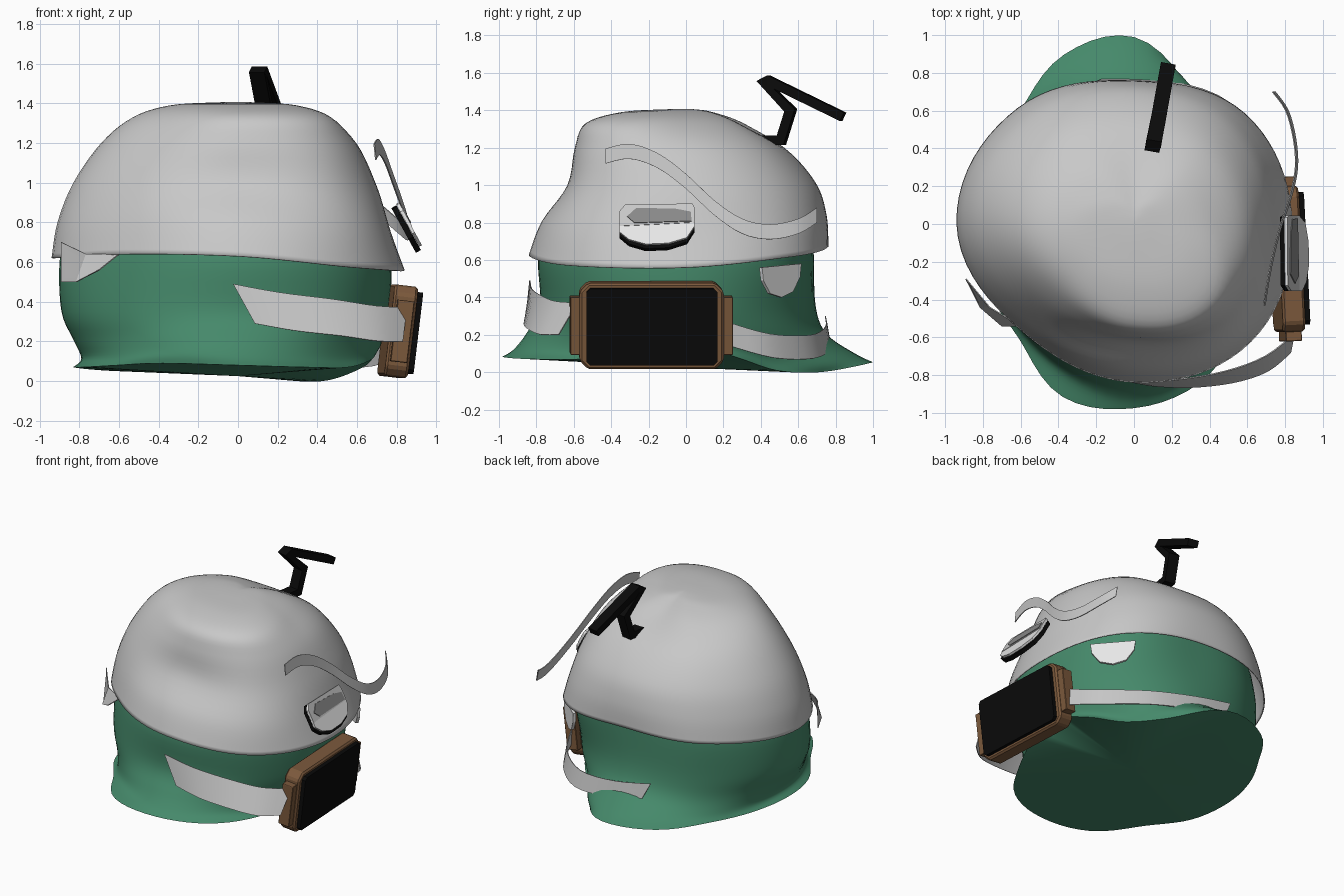
import bpy, bmesh
from math import pi, cos, sin
from mathutils import Vector

cube = bpy.data.objects.get("Cube")
if cube:
    bpy.data.objects.remove(cube, do_unlink=True)


def material(name, r, g, b):
    mat = bpy.data.materials.new(name)
    mat.use_nodes = True
    mat.diffuse_color = (r, g, b, 1)
    node = mat.node_tree.nodes["Principled BSDF"]
    node.inputs["Base Color"].default_value = (r, g, b, 1)
    node.inputs["Roughness"].default_value = 0.8
    return mat


GREEN = material("sea green", 0.06, 0.25, 0.145)
GREY = material("light grey", 0.58, 0.58, 0.58)
DARK_GREY = material("mid grey", 0.25, 0.25, 0.25)
WHITE = material("eye white", 0.8, 0.8, 0.8)
BROWN = material("wood brown", 0.2, 0.1, 0.045)
BLACK = material("black", 0.003, 0.003, 0.003)


def finish(name, bm, mat, smooth=False):
    bmesh.ops.recalc_face_normals(bm, faces=bm.faces)
    mesh = bpy.data.meshes.new(name)
    bm.to_mesh(mesh)
    bm.free()
    mesh.materials.append(mat)
    obj = bpy.data.objects.new(name, mesh)
    bpy.context.collection.objects.link(obj)
    if smooth:
        bpy.ops.object.select_all(action="DESELECT")
        obj.select_set(True)
        bpy.context.view_layer.objects.active = obj
        bpy.ops.object.shade_smooth_by_angle(angle=0.8)
    return obj


def spline(a, b, c, d, t):
    """Smooth curve from b to c."""
    return b + 0.5 * t * (c - a + t * (2 * a - 5 * b + 4 * c - d + t * (3 * (b - c) + d - a)))


def around(values, turn):
    """Read evenly spaced compass values (from E through N) as a smooth closed curve."""
    n = len(values)
    i = int(turn * n)
    return spline(*[values[(i + k) % n] for k in (-1, 0, 1, 2)], turn * n - i)


def loft(name, levels, edge, mat, apex=None, base=None, segments=80, steps=5):
    """Smooth skin through levels of (height, radii); edge lifts the lowest levels."""
    columns = []
    for s in range(segments):
        turn = s / segments
        keys = [(around(radii, turn), z) for z, radii in levels]
        for i, weight in enumerate((1, 0.8, 0.3)):
            keys[i] = (keys[i][0], keys[i][1] + weight * around(edge, turn))
        column = []
        for i in range(len(keys) - 1):
            four = [keys[max(0, min(len(keys) - 1, i + k))] for k in (-1, 0, 1, 2)]
            for j in range(steps):
                column.append([spline(*v, j / steps) for v in zip(*four)])
        column.append(keys[-1])
        columns.append([(r * cos(2 * pi * turn), r * sin(2 * pi * turn), z) for r, z in column])
    bm = bmesh.new()
    grid = [[bm.verts.new(p) for p in column] for column in columns]
    ends = [(-1, apex), (0, base)]
    tips = [(i, bm.verts.new((0, 0, z))) for i, z in ends if z is not None]
    for s in range(segments):
        a, b = grid[s - 1], grid[s]
        for k in range(len(a) - 1):
            bm.faces.new((a[k], b[k], b[k + 1], a[k + 1]))
        for i, tip in tips:
            bm.faces.new((a[i], b[i], tip))
    return finish(name, bm, mat, True)


def ribbon(name, points, side_start, side_end, thickness, mat, smooth=True, refine=4):
    """Flat band swept along a path; the side vectors are its half widths."""
    pts = [Vector(p) for p in points]
    if refine > 1:
        last = len(pts) - 1
        pts = [spline(*[pts[max(0, min(last, i + k))] for k in (-1, 0, 1, 2)], j / refine)
               for i in range(last) for j in range(refine)] + [pts[-1]]
    bm = bmesh.new()
    rings = []
    for i, p in enumerate(pts):
        before = (p - pts[i - 1]).normalized() if i else (pts[1] - p).normalized()
        after = (pts[i + 1] - p).normalized() if i < len(pts) - 1 else before
        side = Vector(side_start).lerp(Vector(side_end), i / (len(pts) - 1))
        tangent = (before + after).normalized()
        mitre = min(1.3, 1 / tangent.dot(before))
        normal = tangent.cross(side).normalized() * thickness / 2 * mitre
        rings.append([bm.verts.new(p + v) for v in
                      (side + normal, side - normal, -side - normal, normal - side)])
    for a, b in zip(rings, rings[1:]):
        for k in range(4):
            bm.faces.new((a[k - 1], a[k], b[k], b[k - 1]))
    bm.faces.new(rings[0])
    bm.faces.new(rings[-1])
    return finish(name, bm, mat, smooth)


def plate(name, outline, origin, u, v, back, front, mat, bevel=0):
    """Outline in the u, v plane, made solid from back to front along its normal."""
    o, u, v = Vector(origin), Vector(u), Vector(v)
    n = u.cross(v).normalized()
    bm = bmesh.new()
    rings = [[bm.verts.new(o + u * a + v * b + n * d) for a, b in outline] for d in (back, front)]
    for ring in rings:
        bm.faces.new(ring)
    for k in range(len(outline)):
        bm.faces.new((rings[0][k - 1], rings[0][k], rings[1][k], rings[1][k - 1]))
    obj = finish(name, bm, mat)
    if bevel:
        mod = obj.modifiers.new("Bevel", "BEVEL")
        mod.width = bevel
        mod.segments = 1


def octagon(w, h, c):
    """Rectangle with cut corners."""
    return [(w, c - h), (w, h - c), (w - c, h), (c - w, h),
            (-w, h - c), (-w, c - h), (c - w, -h), (w - c, -h)]


# Flared body with an uneven hem; radii run from E through N, W and S
loft("body", [
    (0.04, (.70, .70, .68, .78, .99, .97, .85, .82, .83, .85, .86, .99, .975, .91, .79, .73)),
    (0.09, (.72, .67, .90, .82, .79, .83, .92, .76)),
    (0.20, (.73, .70, .75, .79, .83, .82, .85, .76)),
    (0.35, (.76, .71, .69, .79, .89, .82, .78, .79)),
    (0.60, (.77, .75, .68, .80, .90, .79, .79, .82)),
    (0.78, (.72, .74, .68, .78, .86, .74, .74, .78)),
], (.12, .04, -.03, -.04, .01, .01, .01, .02, .03, .03, .04, .05, .04, .03, .03, .07),
     GREEN, base=0.025)

# Soft cap with a sagging brim
cap = loft("cap", [
    (0.62, (.84, .83, .76, .87, .94, .82, .84, .88)),
    (0.80, (.77, .79, .75, .84, .91, .77, .77, .83)),
    (1.00, (.70, .71, .69, .77, .83, .69, .63, .73)),
    (1.20, (.59, .56, .52, .62, .69, .59, .59, .66)),
    (1.33, (.42, .36, .27, .41, .53, .48, .53, .58)),
    (1.39, (.24, .18, .11, .20, .34, .33, .34, .38)),
    (1.405, (.08, .06, .04, .07, .12, .12, .12, .12)),
], (-.06, 0, .05, .03, 0, .02, .01, -.05), GREY, apex=1.408)
rim = cap.modifiers.new("Thickness", "SOLIDIFY")
rim.thickness = 0.008

# Bent stick on the crown
ribbon("antenna", [(.10, .39, 1.24), (.12, .51, 1.24), (.13, .56, 1.40),
                   (.10, .415, 1.55), (.108, .44, 1.56), (.18, .84, 1.365)],
       (.039, -.007, 0), (.039, -.007, 0), 0.05, BLACK, smooth=False, refine=1)

# Wavy brow
ribbon("brow", [(.69, -.43, 1.155), (.71, -.3, 1.18), (.74, -.15, 1.13), (.78, 0, 1.02),
                (.83, .15, .88), (.86, .3, .78), (.85, .45, .75), (.81, .6, .78), (.74, .7, .84)],
       (-.004, 0, .04), (-.007, 0, .04), 0.006, GREY)

# Large eye facing up and out, with a heavy lid
eye = [(-.2, .08), (-.17, .115), (.19, .12), (.2, .1), (.2, 0), (.16, -.06),
       (.06, -.09), (-.06, -.095), (-.15, -.07), (-.2, -.03)]
eye_frame = ((.875, -.155, .78), (0, 1, 0), (-.55, 0, 1))
plate("eye", eye, *eye_frame, -.015, 0, WHITE)
plate("eye_shadow", [(a, b * 1.05 - .012) for a, b in eye], *eye_frame, -.045, -.016, BLACK)
plate("eye_lid", eye[:4] + [(.2, .02), (-.2, 0)], *eye_frame, 0, .003, GREY)
plate("pupil", [(-.11, .095), (.1, .09), (.18, .075), (.185, .025), (-.12, .015), (-.16, .05)],
      *eye_frame, .003, .008, DARK_GREY)

# Small eye towards the back
plate("small_eye", [(-.155, .07), (.155, .09), (.145, .02), (.09, -.06), (0, -.09),
                    (-.09, -.07), (-.145, 0)],
      (.61, .505, .49), (-.73, .68, 0), (0, 0, 1), -.01, .01, WHITE)

# Framed box, tilted slightly downwards
box_frame = ((.815, -.185, .25), (-.05, 1, 0), (.12, 0, 1))
plate("box_frame", octagon(.385, .23, .045), *box_frame, -.07, .05, BROWN, 0.012)
plate("box_wings", octagon(.435, .155, .004), *box_frame, -.05, .035, BROWN, 0.005)
plate("box_screen", octagon(.35, .205, .02), *box_frame, .05, .078, BLACK)

# Straps that hold the box
ribbon("front_strap", [(.03, -.845, .39), (.25, -.845, .35), (.5, -.81, .32),
                       (.7, -.74, .29), (.84, -.63, .285)],
       (-.055, .01, .1), (.01, .05, .085), 0.006, GREY)
ribbon("back_strap", [(.78, .24, .2), (.68, .46, .14), (.43, .67, .135),
                      (.1, .755, .18), (-.2, .755, .24)],
       (0, -.01, .065), (-.03, -.01, .06), 0.006, GREY)

# Folded flap on the other side
ribbon("side_flap", [(-.89, -.29, .6), (-.79, -.44, .57), (-.65, -.54, .6)],
       (0, 0, .1), (.05, 0, .04), 0.006, GREY, smooth=False, refine=1)
